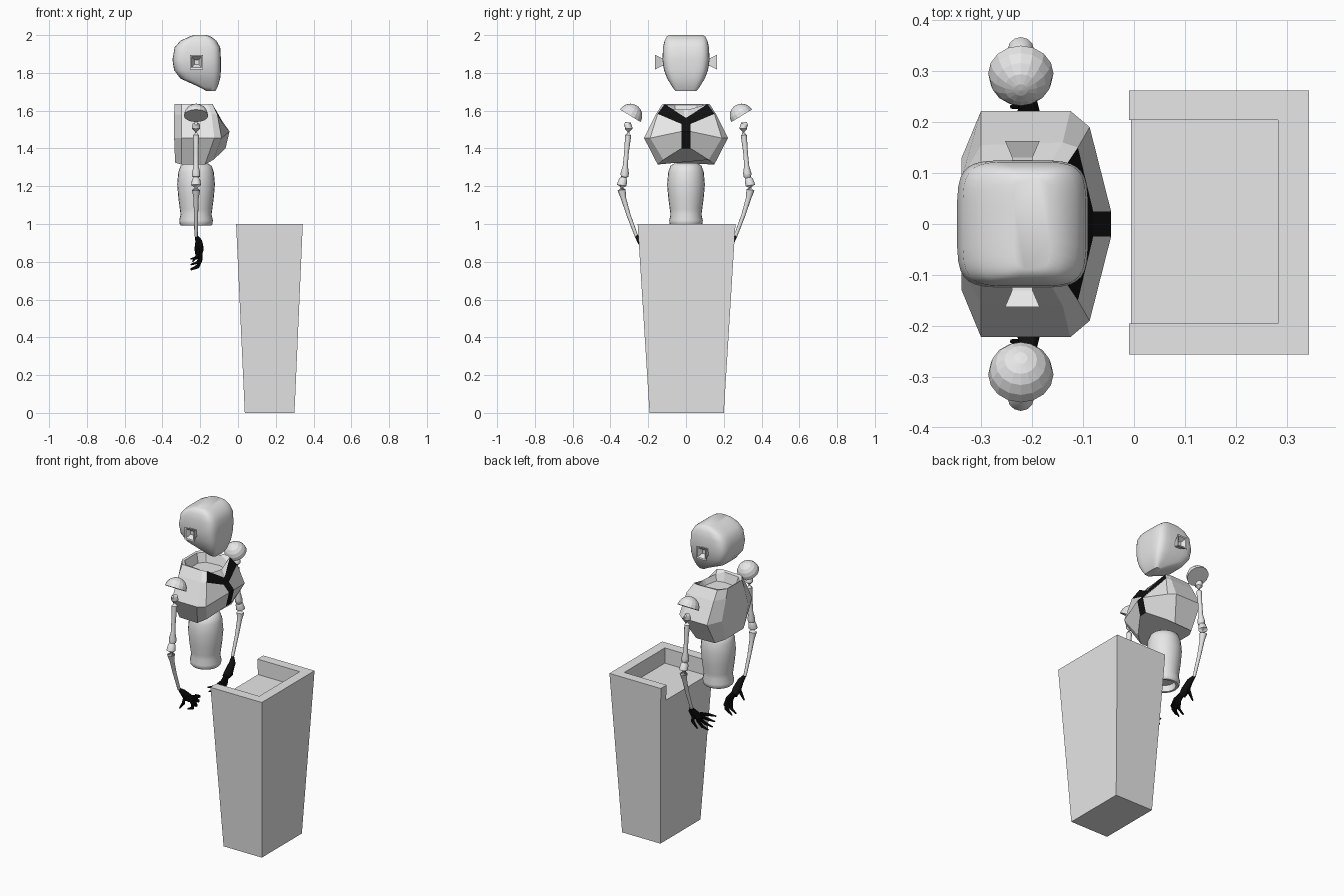
import bpy, bmesh, math
from mathutils import Vector, Matrix

if "Cube" in bpy.data.objects:
    bpy.data.objects.remove(bpy.data.objects["Cube"])


def material(name, rgb):
    m = bpy.data.materials.new(name)
    m.diffuse_color = (*rgb, 1)
    m.use_nodes = True
    m.node_tree.nodes["Principled BSDF"].inputs["Base Color"].default_value = m.diffuse_color
    return m


WHITE = material("light grey shell", (0.8, 0.8, 0.8))
BLACK = material("black", (0.005, 0.005, 0.005))
CX = -0.222  # body axis


def loft(bm, rings, cap_start=True, cap_end=True):
    """Skin closed rings; returns a list of face rows."""
    vs = [[bm.verts.new(p) for p in r] for r in rings]
    n = len(vs[0])
    rows = []
    for a, b in zip(vs, vs[1:]):
        rows.append([bm.faces.new((a[i], a[(i + 1) % n], b[(i + 1) % n], b[i])) for i in range(n)])
    if cap_start:
        bm.faces.new(vs[0][::-1])
    if cap_end:
        bm.faces.new(vs[-1])
    return rows


def finish(name, bm, mats, smooth=None):
    bmesh.ops.recalc_face_normals(bm, faces=bm.faces[:])
    me = bpy.data.meshes.new(name)
    bm.to_mesh(me)
    bm.free()
    for m in mats:
        me.materials.append(m)
    ob = bpy.data.objects.new(name, me)
    bpy.context.collection.objects.link(ob)
    if smooth:
        bpy.ops.object.select_all(action='DESELECT')
        ob.select_set(True)
        bpy.context.view_layer.objects.active = ob
        bpy.ops.object.shade_smooth_by_angle(angle=math.radians(smooth))
    return ob


def tube(bm, pts, sides=10):
    """Tapered tube through (x, y, z, radius) points."""
    rings = []
    for i, p in enumerate(pts):
        a = Vector(pts[max(i - 1, 0)][:3])
        b = Vector(pts[min(i + 1, len(pts) - 1)][:3])
        q = (b - a).to_track_quat('Z', 'X')
        rings.append([Vector(p[:3]) + q @ Vector((p[3] * math.cos(t), p[3] * math.sin(t), 0))
                      for t in (2 * math.pi * k / sides for k in range(sides))])
    loft(bm, rings)


# Podium: tapered block with a tray on top, open towards the speaker
def podium_box(z):
    return (0.036 - 0.046 * z, 0.299 + 0.044 * z, -0.193 - 0.063 * z, 0.2 + 0.062 * z)


def rect(z):
    a, b, c, d = podium_box(z)
    return [(a, c, z), (b, c, z), (b, d, z), (a, d, z)]


def u_ring(z):
    a, b, c, d = podium_box(z)
    return [(a, c, z), (b, c, z), (b, d, z), (a, d, z),
            (a, 0.204, z), (0.282, 0.204, z), (0.282, -0.195, z), (a, -0.195, z)]


FLOOR = 0.905
bm = bmesh.new()
loft(bm, [rect(0), rect(FLOOR)])
loft(bm, [u_ring(FLOOR), u_ring(1.0)], cap_start=False)
finish("podium", bm, [WHITE])

# Head: rounded-square sections (z, back x, front x, half width)
head = [(1.703, -0.165, -0.12, 0.055), (1.725, -0.205, -0.108, 0.072), (1.77, -0.305, -0.094, 0.1),
        (1.815, -0.339, -0.09, 0.117), (1.87, -0.347, -0.09, 0.125), (1.935, -0.336, -0.094, 0.122),
        (1.97, -0.305, -0.114, 0.114), (1.99, -0.262, -0.14, 0.104), (2.0, -0.235, -0.165, 0.09)]
rings = []
for z, x0, x1, w in head:
    ring = []
    for k in range(32):
        t = 2 * math.pi * (k + 0.5) / 32
        c, s = math.cos(t), math.sin(t)
        e = 0.42
        ring.append(((x0 + x1) / 2 + (x1 - x0) / 2 * math.copysign(abs(c) ** e, c),
                     w * math.copysign(abs(s) ** e, s), z))
    rings.append(ring)
bm = bmesh.new()
loft(bm, rings)
finish("head", bm, [WHITE], 50)

# Torso: faceted shell, half sections run from back to front
half = [
    [(-.325, .06, 1.63), (-.29, .10, 1.63), (-.19, .11, 1.63), (-.14, .095, 1.61), (-.12, .012, 1.605)],
    [(-.336, .07, 1.635), (-.30, .12, 1.635), (-.16, .125, 1.635), (-.135, .112, 1.634), (-.095, .006, 1.565)],
    [(-.338, .09, 1.58), (-.30, .155, 1.58), (-.14, .16, 1.58), (-.11, .15, 1.583), (-.08, .025, 1.53)],
    [(-.338, .13, 1.455), (-.30, .222, 1.455), (-.125, .222, 1.455), (-.087, .19, 1.455), (-.045, .025, 1.49)],
    [(-.333, .09, 1.325), (-.30, .145, 1.315), (-.175, .15, 1.315), (-.13, .12, 1.34), (-.066, .025, 1.40)],
]
rings = [h + [(x, -y, z) for x, y, z in reversed(h)] for h in half]
neck = [(CX + (x - CX) * 0.85, y * 0.85, 1.575) for x, y, z in rings[0]]
bm = bmesh.new()
rows = loft(bm, [neck] + rings)
for i in (3, 5):                     # collar straps
    rows[2][i].material_index = 1
for row in rows[2:]:                 # centre strap
    row[4].material_index = 1
finish("torso", bm, [WHITE, BLACK])

# Waist: turned profile (radius, z)
waist = [(0.06, 1.322), (0.082, 1.308), (0.094, 1.275), (0.1, 1.21), (0.094, 1.14), (0.086, 1.08),
         (0.082, 1.05), (0.089, 1.02), (0.087, 1.0), (0.08, 0.992), (0.066, 0.992), (0.062, 1.03)]
bm = bmesh.new()
loft(bm, [[(CX + r * math.cos(k * math.pi / 12), r * math.sin(k * math.pi / 12), z)
           for k in range(24)] for r, z in waist])
finish("waist", bm, [WHITE], 40)

for s, side in ((1, "left"), (-1, "right")):
    # Ear: flared square horn with a hollow end
    bm = bmesh.new()
    loft(bm, [[(CX + 0.003 + a * w, s * y, 1.857 + b * h)
               for a, b in ((-1, -1), (1, -1), (1, 1), (-1, 1))]
              for y, w, h in ((0.115, 0.02, 0.02), (0.13, 0.02, 0.022), (0.163, 0.034, 0.038),
                              (0.161, 0.026, 0.029), (0.135, 0.012, 0.012))])
    finish(side + "_ear", bm, [WHITE])

    # Shoulder: half-dome cup tilted up and inwards
    bm = bmesh.new()
    loft(bm, [[(0.064 * math.cos(e) * math.cos(k * math.pi / 8),
                0.064 * math.cos(e) * math.sin(k * math.pi / 8), 0.064 * math.sin(e))
               for k in range(16)] for e in (math.radians(d) for d in (0, 20, 40, 60, 78, 89))])
    bm.transform(Matrix.Translation((CX, s * 0.295, 1.573)) @ Matrix.Rotation(s * math.radians(31), 4, 'X'))
    finish(side + "_shoulder", bm, [WHITE])

    # Arm bones (y, z, radius)
    for part, path in (
        ("upper_arm", [(.325, 1.532, .008), (.308, 1.525, .02), (.303, 1.505, .021), (.306, 1.47, .016),
                       (.315, 1.38, .0125), (.321, 1.31, .013), (.324, 1.27, .022), (.325, 1.25, .02),
                       (.325, 1.238, .008)]),
        ("forearm", [(.327, 1.248, .012), (.332, 1.235, .022), (.341, 1.205, .026), (.341, 1.18, .022),
                     (.332, 1.14, .014), (.305, 1.05, .011), (.262, .935, .009)])):
        bm = bmesh.new()
        tube(bm, [(CX, s * y, z, r) for y, z, r in path], 12)
        finish(side + "_" + part, bm, [WHITE], 40)

    # Hand: palm plus fingers fanning inwards and curling back
    bm = bmesh.new()
    tube(bm, [(-.22, s * .262, .935, .009), (-.208, s * .242, .91, .018), (-.206, s * .205, .87, .025),
              (-.208, s * .175, .845, .02)])
    for y, z in ((.06, .815), (.07, .785), (.095, .762), (.135, .757)):
        ky, kz = (y + .19) / 2, (z + .865) / 2
        tube(bm, [(-.206, s * .19, .865, .011), (-.197, s * ky, kz, .010),
                  (-.212, s * (y * .7 + ky * .3), z * .7 + kz * .3, .009), (-.25, s * y, z, .004)], 8)
    tube(bm, [(-.21, s * .225, .885, .011), (-.21, s * .235, .84, .010), (-.24, s * .23, .80, .004)], 8)
    finish(side + "_hand", bm, [BLACK], 40)
